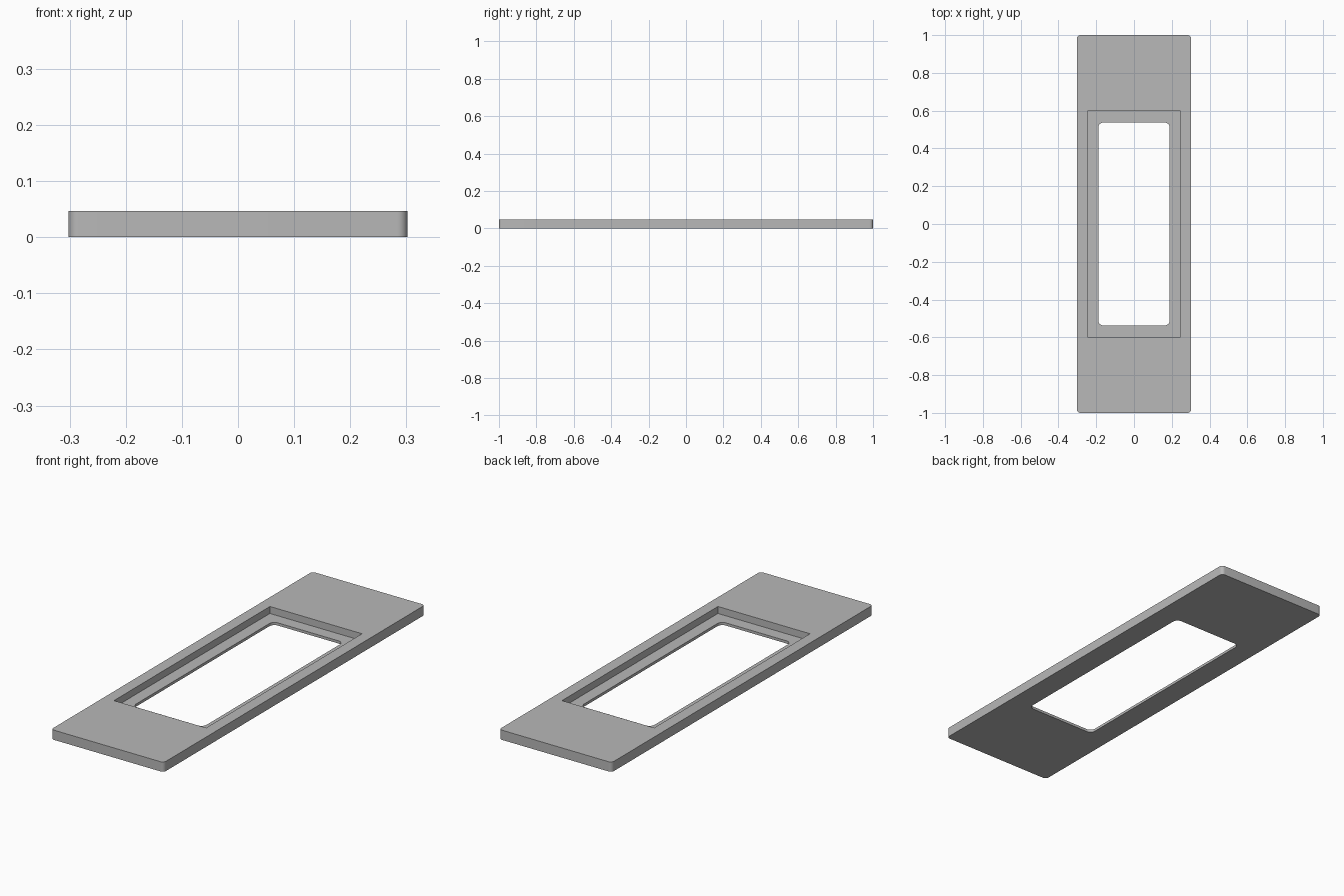
import bpy
import bmesh
from math import cos, sin, pi, radians

cube = bpy.data.objects.get("Cube")
if cube:
    bpy.data.objects.remove(cube, do_unlink=True)

HEIGHT = 0.047   # full plate thickness
LEDGE = 0.013    # thickness of the lip around the opening
STEPS = 8        # segments per rounded corner


def rounded_ring(bm, half_x, half_y, radius, z):
    """Rounded rectangle loop; zero radius gives square corners."""
    ring = []
    for i, (sx, sy) in enumerate([(1, 1), (-1, 1), (-1, -1), (1, -1)]):
        for k in range(STEPS + 1):
            a = (i + k / STEPS) * pi / 2
            ring.append(bm.verts.new((sx * (half_x - radius) + radius * cos(a),
                                      sy * (half_y - radius) + radius * sin(a), z)))
    return ring


# Plate colour
grey = bpy.data.materials.new("plain grey")
grey.use_nodes = True
colour = (0.48, 0.48, 0.48, 1)
grey.diffuse_color = colour
grey.node_tree.nodes["Principled BSDF"].inputs["Base Color"].default_value = colour

# Cross-section loops: outer wall, square recess, rounded opening
outer = (0.302, 1.0, 0.018)
recess = (0.247, 0.597, 0)
opening = (0.189, 0.537, 0.027)
bm = bmesh.new()
rings = [rounded_ring(bm, *shape, z) for shape, z in [
    (outer, 0), (outer, HEIGHT), (recess, HEIGHT),
    (recess, LEDGE), (opening, LEDGE), (opening, 0)]]

# Skin the loops into one closed frame
for r, low in enumerate(rings):
    high = rings[(r + 1) % len(rings)]
    for i in range(len(low)):
        j = (i + 1) % len(low)
        bm.faces.new((low[i], low[j], high[j], high[i]))
bmesh.ops.remove_doubles(bm, verts=bm.verts[:], dist=1e-5)
bmesh.ops.recalc_face_normals(bm, faces=bm.faces[:])

mesh = bpy.data.meshes.new("frame_plate")
bm.to_mesh(mesh)
bm.free()
mesh.materials.append(grey)
plate = bpy.data.objects.new("frame_plate", mesh)
bpy.context.collection.objects.link(plate)

# Smooth rounded corners, crisp rims
bpy.ops.object.select_all(action="DESELECT")
plate.select_set(True)
bpy.context.view_layer.objects.active = plate
bpy.ops.object.shade_smooth_by_angle(angle=radians(30))
